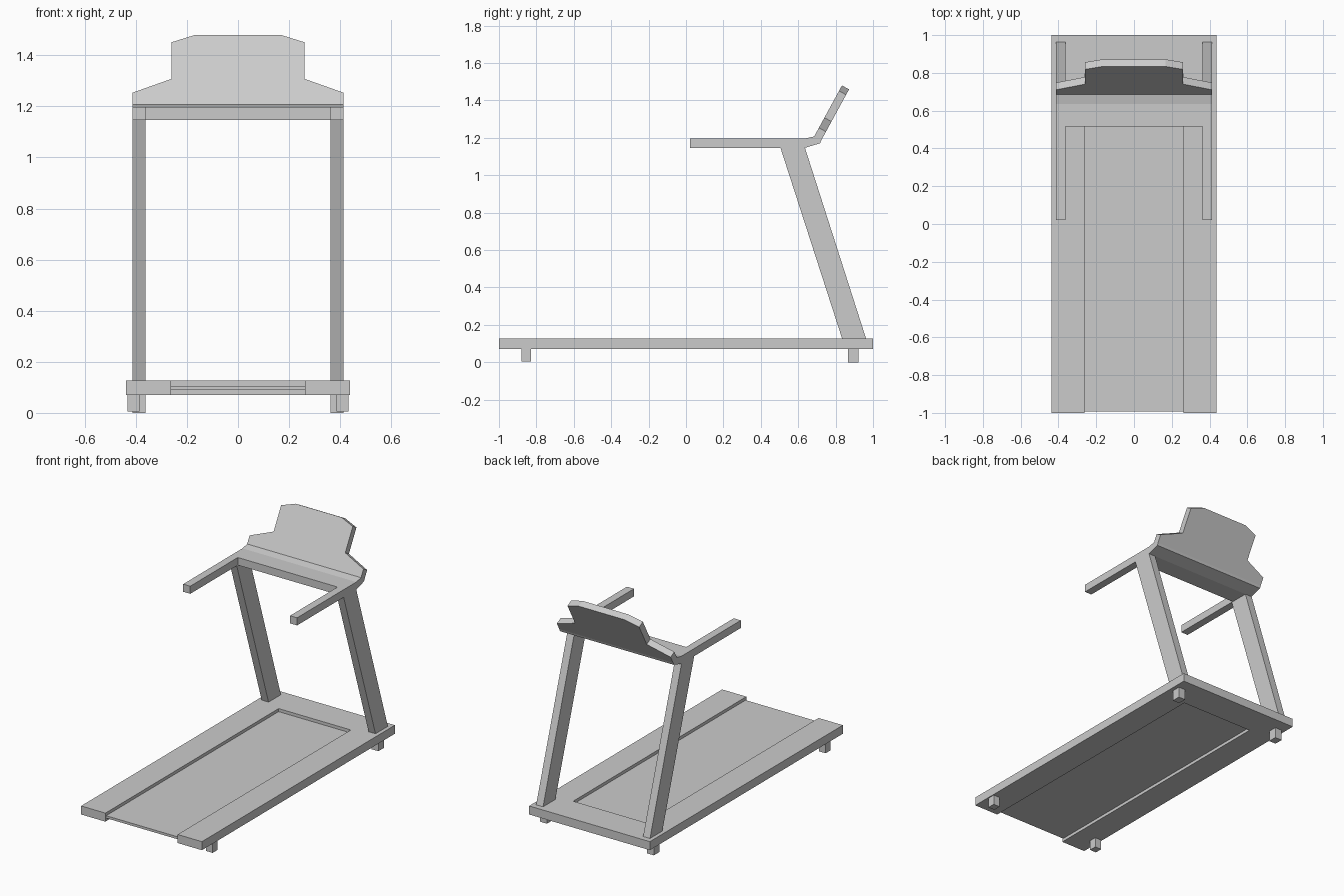
import bpy, bmesh
from mathutils import Vector

if "Cube" in bpy.data.objects:
    bpy.data.objects.remove(bpy.data.objects["Cube"])


def prism(name, outline, offset):
    """Extrude a planar outline of 3D points along an offset vector."""
    bm = bmesh.new()
    off = Vector(offset)
    a = [bm.verts.new(p) for p in outline]
    b = [bm.verts.new(Vector(p) + off) for p in outline]
    bm.faces.new(a)
    bm.faces.new(b[::-1])
    for i in range(len(a)):
        j = (i + 1) % len(a)
        bm.faces.new((a[j], a[i], b[i], b[j]))
    bmesh.ops.recalc_face_normals(bm, faces=bm.faces)
    mesh = bpy.data.meshes.new(name)
    bm.to_mesh(mesh)
    bm.free()
    obj = bpy.data.objects.new(name, mesh)
    bpy.context.collection.objects.link(obj)
    return obj


def box(name, x0, x1, y0, y1, z0, z1):
    pts = [(x0, y0, z0), (x1, y0, z0), (x1, y1, z0), (x0, y1, z0)]
    return prism(name, pts, (0, 0, z1 - z0))


def u_frame(name, outer, inner, y_open, y_inner, y_back, z0, z1):
    """U-shaped plate, open towards the front."""
    half = [(inner, y_inner), (inner, y_open), (outer, y_open), (outer, y_back)]
    pts = [(x, y, z0) for x, y in half] + [(-x, y, z0) for x, y in reversed(half)]
    return prism(name, pts, (0, 0, z1 - z0))


# Deck frame and recessed running belt
u_frame("deck_frame", 0.438, 0.262, -1.0, 0.795, 1.0, 0.07, 0.126)
box("running_belt", -0.262, 0.262, -0.992, 0.795, 0.09, 0.106)

# Feet and slanted uprights, one per side
post_profile = [(0.835, 0.126), (0.963, 0.126), (0.636, 1.147), (0.505, 1.147)]
for side, s in (("left", -1), ("right", 1)):
    box(f"front_foot_{side}", s * 0.385, s * 0.432, -0.88, -0.83, 0.005, 0.07)
    box(f"rear_foot_{side}", s * 0.363, s * 0.413, 0.865, 0.923, 0, 0.07)
    prism(f"upright_{side}", [(s * 0.363, y, z) for y, z in post_profile],
          (s * 0.05, 0, 0))

# Handrails joined by the crossbar
u_frame("handrail_frame", 0.413, 0.362, 0.022, 0.515, 0.636, 1.147, 1.197)

# Bent strip joining the crossbar to the console
base = Vector((0, 0.685, 1.207))
up = Vector((0, 0.479, 0.878))
thick = Vector((0, 0.038, -0.0207))
strip = [(0.636, 1.147), (0.636, 1.197), (base.y, base.z),
         (base.y + thick.y, base.z + thick.z), (0.717, 1.171)]
prism("console_bend", [(-0.413, y, z) for y, z in strip], (0.826, 0, 0))

# Tilted console panel with stepped, chamfered outline (x, height along slab)
half = [(0.413, 0), (0.413, 0.053), (0.26, 0.115), (0.26, 0.278), (0.167, 0.311)]
outline = half + [(-x, t) for x, t in reversed(half)]
prism("console_panel", [Vector((x, 0, 0)) + base + up * t for x, t in outline], thick)
